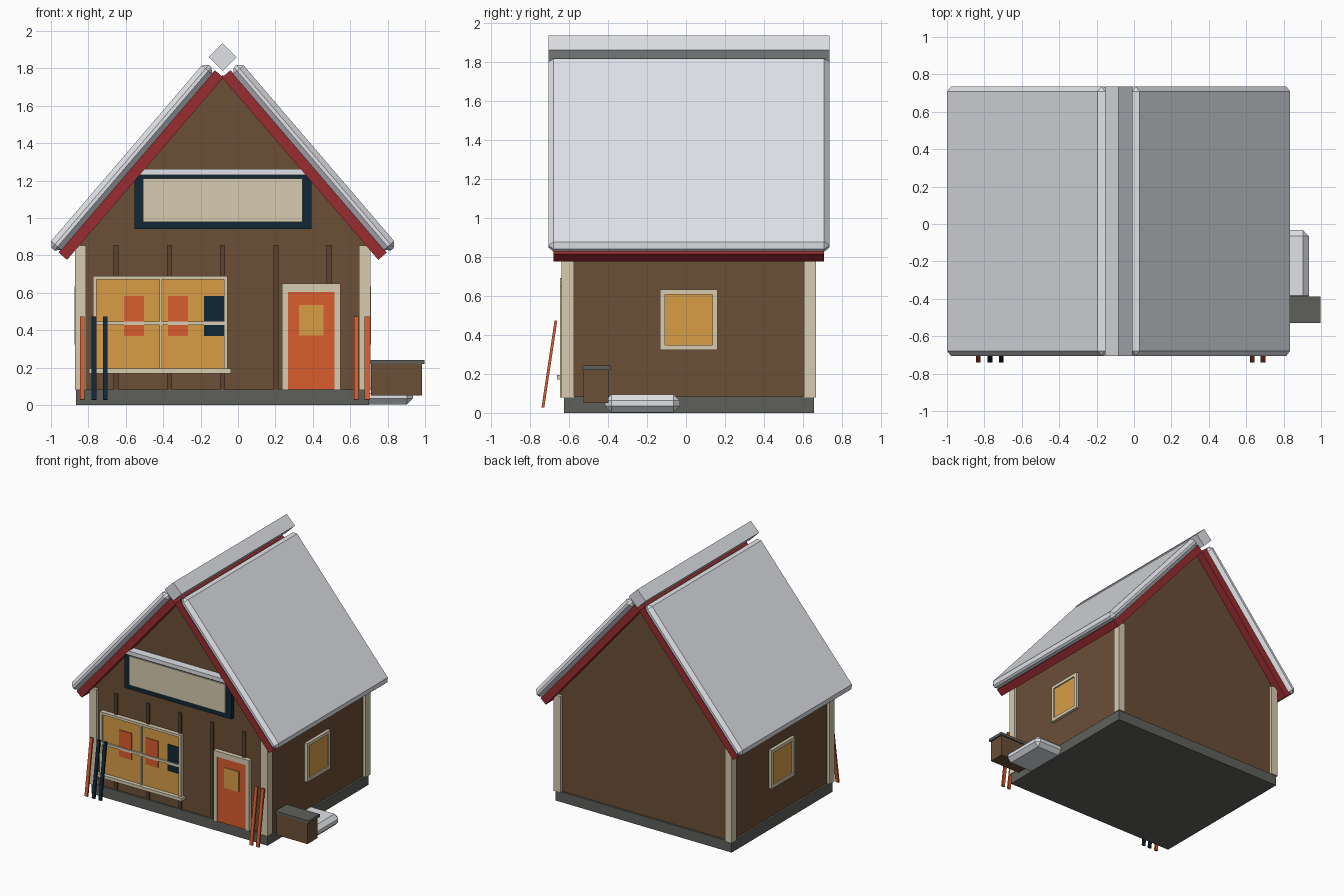
import bpy, bmesh, math
from mathutils import Matrix

cube = bpy.data.objects.get("Cube")
if cube:
    bpy.data.objects.remove(cube, do_unlink=True)


def linear(c):
    c /= 255
    return c / 12.92 if c <= 0.04045 else ((c + 0.055) / 1.055) ** 2.4


def material(name, r, g, b):
    m = bpy.data.materials.new(name)
    m.use_nodes = True
    col = (linear(r), linear(g), linear(b), 1)
    m.diffuse_color = col
    bsdf = m.node_tree.nodes["Principled BSDF"]
    bsdf.inputs["Base Color"].default_value = col
    bsdf.inputs["Roughness"].default_value = 0.9
    return m


WOOD = material("brown wood", 107, 78, 54)
BATTEN = material("dark brown wood", 92, 66, 45)
CREAM = material("cream trim", 216, 203, 176)
GLASS = material("amber glass", 216, 157, 69)
ORANGE = material("orange paint", 217, 93, 46)
NAVY = material("navy paint", 17, 39, 53)
RED = material("red roof board", 152, 44, 49)
STONE = material("grey stone", 95, 96, 91)
SNOW = material("snow", 225, 227, 232)

CX, CY = -0.082, 0.015          # centre of the house
HX, HY = 0.768, 0.627           # half width and depth of the walls


def finish(name, bm, mat):
    bmesh.ops.recalc_face_normals(bm, faces=bm.faces)
    me = bpy.data.meshes.new(name)
    bm.to_mesh(me)
    bm.free()
    me.materials.append(mat)
    ob = bpy.data.objects.new(name, me)
    bpy.context.scene.collection.objects.link(ob)
    return ob


def box(name, x, y, z, mat, bevel=0, matrix=None):
    """Box from (min, max) ranges, optionally chamfered and moved."""
    bm = bmesh.new()
    bmesh.ops.create_cube(bm, size=1)
    for v in bm.verts:
        v.co = [(lo + hi) / 2 + c * (hi - lo) for c, (lo, hi) in zip(v.co, (x, y, z))]
    if bevel:
        bmesh.ops.bevel(bm, geom=bm.edges[:], offset=bevel, segments=1,
                        affect='EDGES', profile=0.5)
    if matrix:
        bm.transform(matrix)
    return finish(name, bm, mat)


def on_wall(name, wall, u, z, d, mat):
    """Box on a wall: u runs along it, d is the distance out of its surface."""
    if wall == "front":
        return box(name, u, (CY - HY - d[1], CY - HY - d[0]), z, mat)
    if wall == "left":
        return box(name, (CX + HX + d[0], CX + HX + d[1]), u, z, mat)
    return box(name, (CX - HX - d[1], CX - HX - d[0]), u, z, mat)


def frame(name, wall, u, z, w, d, mat, bottom=True):
    on_wall(name + "_side_a", wall, (u[0], u[0] + w), z, d, mat)
    on_wall(name + "_side_b", wall, (u[1] - w, u[1]), z, d, mat)
    inner = (u[0] + w, u[1] - w)
    on_wall(name + "_top", wall, inner, (z[1] - w, z[1]), d, mat)
    if bottom:
        on_wall(name + "_bottom", wall, inner, (z[0], z[0] + w), d, mat)


# Foundation and gabled walls
box("foundation", (CX - 0.783, CX + 0.783), (CY - 0.641, CY + 0.641), (0, 0.083), STONE)
bm = bmesh.new()
outline = [(-HX, 0.08), (HX, 0.08), (HX, 0.86), (0, 1.765), (-HX, 0.86)]
gable = bm.faces.new([bm.verts.new((CX + x, CY - HY, z)) for x, z in outline])
ext = bmesh.ops.extrude_face_region(bm, geom=[gable])["geom"]
bmesh.ops.translate(bm, vec=(0, 2 * HY, 0),
                    verts=[g for g in ext if isinstance(g, bmesh.types.BMVert)])
finish("walls", bm, WOOD)

# Corner posts
for sx, side in ((-1, "right"), (1, "left")):
    for sy, end in ((-1, "front"), (1, "back")):
        x, y = CX + sx * 0.76, CY + sy * 0.621
        box(f"{end}_{side}_post", (x - 0.03, x + 0.03), (y - 0.031, y + 0.031),
            (0.08, 0.853), CREAM)

# Roof: board and snow slab on each slope
slope = math.radians(49.4)
c, s = math.cos(slope), math.sin(slope)
for sx, side in ((-1, "right"), (1, "left")):
    tilt = Matrix(((sx * c, 0, sx * s, CX), (0, 1, 0, 0), (-s, 0, c, 0), (0, 0, 0, 1)))
    box(f"{side}_roof_board", (-1.332, -0.048), (CY - 0.693, CY + 0.693),
        (1.137, 1.197), RED, matrix=tilt)
    box(f"{side}_roof_snow", (-1.333, -0.042), (CY - 0.72, CY + 0.72),
        (1.194, 1.267), SNOW, bevel=0.027, matrix=tilt)

# Ridge cap
box("ridge_snow", (-0.0525, 0.0525), (CY - 0.72, CY + 0.72), (-0.0525, 0.0525), SNOW,
    matrix=Matrix.Translation((CX, 0, 1.86)) @ Matrix.Rotation(math.pi / 4, 4, 'Y'))

# Front battens
for i in range(5):
    x = CX + (i - 2) * 0.285
    on_wall(f"batten_{i + 1}", "front", (x - 0.0135, x + 0.0135), (0.08, 0.855),
            (-0.005, 0.012), BATTEN)

# Shop window with goods on display
frame("shop_window_frame", "front", (-0.776, -0.055), (0.175, 0.69), 0.02, (0, 0.034), CREAM)
on_wall("shop_window_glass", "front", (-0.757, -0.074), (0.19, 0.672), (0, 0.018), GLASS)
on_wall("shop_window_sill", "front", (-0.797, -0.038), (0.17, 0.195), (0, 0.05), CREAM)
on_wall("shop_window_mullion", "front", (-0.421, -0.407), (0.195, 0.67), (0, 0.03), CREAM)
on_wall("shop_window_rail", "front", (-0.757, -0.074), (0.428, 0.448), (0, 0.032), CREAM)
for i, (x, mat) in enumerate(((-0.61, ORANGE), (-0.375, ORANGE), (-0.183, NAVY))):
    on_wall(f"display_panel_{i + 1}", "front", (x, x + 0.108), (0.37, 0.583),
            (0.016, 0.024), mat)

# Door
frame("door_frame", "front", (0.234, 0.549), (0.08, 0.65), 0.032, (0, 0.034), CREAM, False)
on_wall("door", "front", (0.264, 0.519), (0.083, 0.62), (0, 0.026), ORANGE)
on_wall("door_lintel", "front", (0.264, 0.519), (0.605, 0.63), (0, 0.033), CREAM)
on_wall("door_window", "front", (0.327, 0.458), (0.373, 0.535), (0.025, 0.034), GLASS)

# Blank sign board with snow on top
on_wall("sign_board", "front", (-0.554, 0.394), (0.94, 1.23), (0, 0.035), NAVY)
on_wall("sign_panel", "front", (-0.509, 0.346), (0.978, 1.21), (0.035, 0.044), CREAM)
on_wall("sign_snow", "front", (-0.556, 0.395), (1.23, 1.262), (0, 0.065), SNOW)

# Side windows
for side in ("left", "right"):
    frame(f"{side}_window_frame", side, (-0.133, 0.161), (0.323, 0.633), 0.026, (0, 0.024), CREAM)
    on_wall(f"{side}_window_glass", side, (-0.11, 0.138), (0.345, 0.61), (0, 0.014), GLASS)

# Leaning skis
lean = Matrix.Translation((0, -0.7, 0.25)) @ Matrix.Rotation(math.radians(-8.5), 4, 'X')
for i, (x, mat) in enumerate(((-0.833, ORANGE), (-0.769, NAVY), (-0.71, NAVY),
                              (0.632, ORANGE), (0.69, ORANGE))):
    box(f"ski_{i + 1}", (x - 0.013, x + 0.013), (-0.007, 0.007), (-0.225, 0.225), mat,
        matrix=lean)

# Crate and snow drift beside the left wall
box("crate", (0.71, 0.985), (-0.525, -0.398), (0.05, 0.221), WOOD)
box("crate_lid", (0.702, 0.998), (-0.53, -0.388), (0.219, 0.242), STONE)
box("snow_drift", (0.66, 0.935), (-0.415, -0.032), (0.003, 0.095), SNOW, bevel=0.032)
